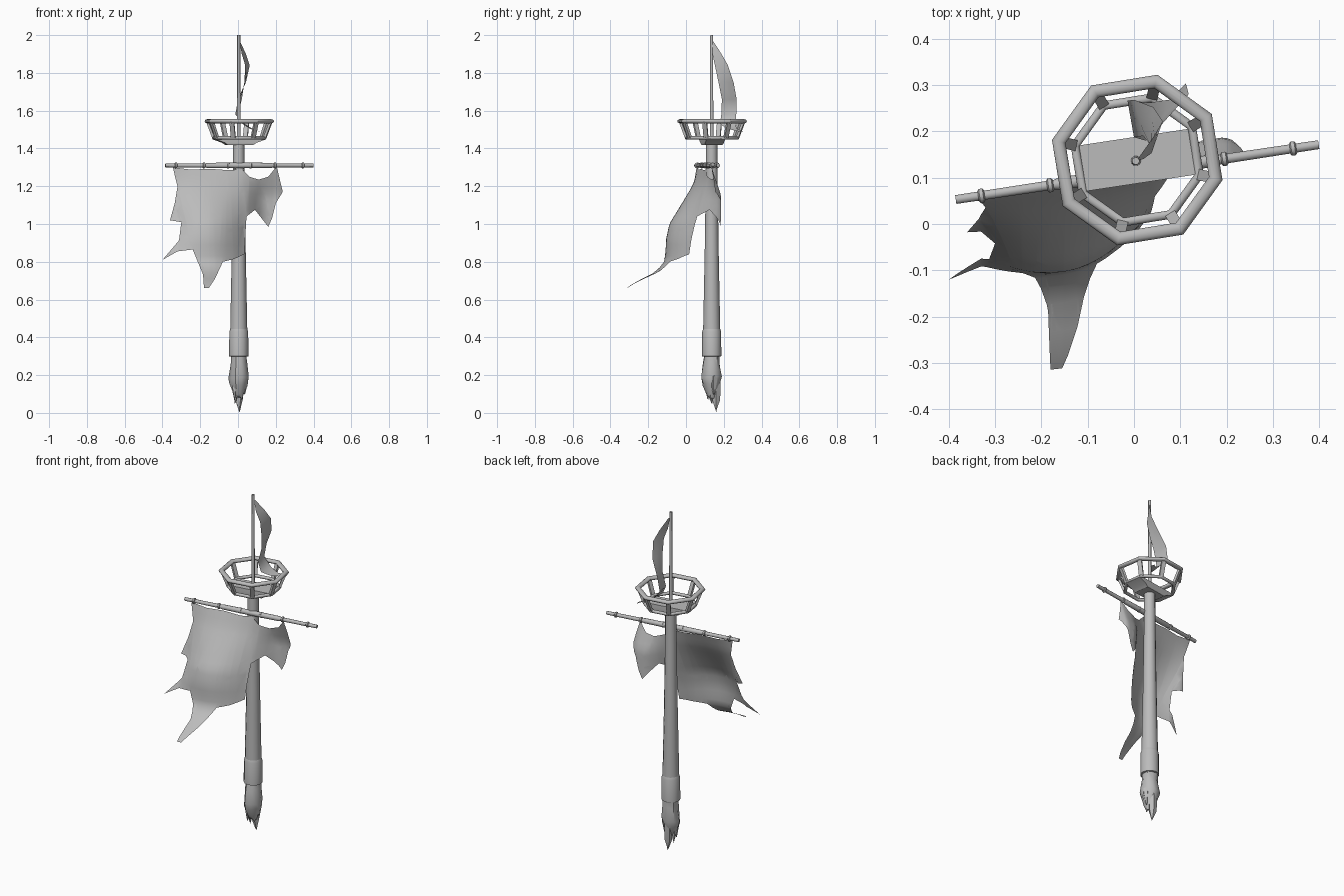
import bpy, bmesh, math, random
from mathutils import Vector, Matrix

random.seed(4)
if "Cube" in bpy.data.objects:
    bpy.data.objects.remove(bpy.data.objects["Cube"], do_unlink=True)

grey = bpy.data.materials.new("weathered grey")
grey.use_nodes = True
grey.diffuse_color = (0.5, 0.5, 0.5, 1)
grey.node_tree.nodes["Principled BSDF"].inputs["Base Color"].default_value = (0.5, 0.5, 0.5, 1)

MAST = Vector((0.004, 0.136, 0))
NEST = Vector((0.007, 0.138, 0))
TURN = math.radians(8.6)


def finish(name, bm, angle=40, closed=True):
    if closed:
        bmesh.ops.recalc_face_normals(bm, faces=bm.faces[:])
    mesh = bpy.data.meshes.new(name)
    bm.to_mesh(mesh)
    bm.free()
    mesh.materials.append(grey)
    obj = bpy.data.objects.new(name, mesh)
    bpy.context.collection.objects.link(obj)
    bpy.ops.object.select_all(action='DESELECT')
    obj.select_set(True)
    bpy.context.view_layer.objects.active = obj
    bpy.ops.object.shade_smooth_by_angle(angle=math.radians(angle))


def bridge(bm, rings, loop=False):
    """Join successive vertex rings with quads."""
    n = len(rings[0])
    pairs = list(zip(rings, rings[1:])) + ([(rings[-1], rings[0])] if loop else [])
    for a, b in pairs:
        for i in range(n):
            j = (i + 1) % n
            bm.faces.new((a[i], a[j], b[j], b[i]))
    if not loop:
        bm.faces.new(rings[0])
        bm.faces.new(rings[-1])


def lathe(name, profile, origin, sides=12, jitter=0.0, matrix=Matrix()):
    """Revolve (radius, height) pairs about z, optionally roughened."""
    bm = bmesh.new()
    rings = []
    for r, z in profile:
        ring = []
        for i in range(sides):
            a = math.tau * i / sides
            k = 1 + random.uniform(-jitter, jitter)
            dz = random.uniform(-jitter, jitter) * 0.08
            ring.append(bm.verts.new(Vector((r * k * math.cos(a), r * k * math.sin(a), z + dz))))
        rings.append(ring)
    bridge(bm, rings)
    bm.transform(Matrix.Translation(origin) @ matrix)
    finish(name, bm)


def corner(k, radius, z):
    a = math.radians(76.7 + 45 * k)
    return NEST + Vector((radius * math.cos(a), radius * math.sin(a), z))


def octagon_rail(name, radius, z, width, height):
    bm = bmesh.new()
    rings = []
    for k in range(8):
        ring = []
        for s in range(12):
            b = math.tau * s / 12
            ring.append(bm.verts.new(corner(k, radius + width * math.cos(b), z + height * math.sin(b))))
        rings.append(ring)
    bridge(bm, rings, loop=True)
    finish(name, bm, 42)


# Mast, sleeve, broken foot and flagpole
lathe("mast", [(0.046, 0.3), (0.045, 0.45), (0.037, 0.85), (0.032, 1.2), (0.03, 1.44)], MAST)
lathe("mast_sleeve", [(0.044, 0.298), (0.051, 0.3), (0.050, 0.43), (0.045, 0.445)], MAST)
lathe("broken_foot", [(0.042, 0.31), (0.044, 0.26), (0.053, 0.19), (0.045, 0.15), (0.029, 0.1), (0.018, 0.08)],
      MAST, 10, 0.12)
for i, (x, y, r, tip) in enumerate([(0.002, 0.024, 0.024, 0.01), (-0.018, 0.0, 0.018, 0.05),
                                    (0.014, -0.008, 0.018, 0.07), (-0.022, -0.02, 0.016, 0.08),
                                    (0.032, 0.01, 0.02, 0.1)]):
    lathe("splinter_%d" % (i + 1), [(r, 0.2), (r * 0.9, tip + 0.06), (0.003, tip)],
          MAST + Vector((x, y, 0)), 5, 0.1)
lathe("flagpole", [(0.012, 1.43), (0.009, 1.5), (0.008, 2.0)], MAST, 10)

# Lookout basket
octagon_rail("upper_rail", 0.174, 1.544, 0.015, 0.011)
octagon_rail("lower_rail", 0.138, 1.456, 0.010, 0.009)
for k in range(8):
    bm = bmesh.new()
    out = (corner(k, 1, 0) - NEST).normalized()
    side = Vector((-out.y, out.x, 0))
    rings = []
    for radius, z in ((0.138, 1.455), (0.172, 1.543)):
        c = corner(k, radius, z)
        rings.append([bm.verts.new(c + side * u * 0.012 + out * v * 0.007)
                      for u, v in ((-1, -1), (1, -1), (1, 1), (-1, 1))])
    bridge(bm, rings)
    finish("basket_post_%d" % (k + 1), bm)

# Floor plank with a tapered underside
bm = bmesh.new()
rings = [[bm.verts.new((u * w, v * d, z)) for u, v in ((-1, -1), (1, -1), (1, 1), (-1, 1))]
         for w, d, z in ((0.068, 0.046, 1.418), (0.085, 0.05, 1.43), (0.135, 0.05, 1.448), (0.135, 0.05, 1.458))]
bridge(bm, rings)
bm.transform(Matrix.Translation(NEST) @ Matrix.Rotation(TURN, 4, 'Z'))
finish("basket_floor", bm, 20)

# Yard with slim rope bands
yard_matrix = Matrix.Rotation(TURN, 4, 'Z') @ Matrix.Rotation(math.pi / 2, 4, 'Y')
yard_at = Vector((0.007, 0.112, 1.31))
lathe("yard", [(0.010, -0.396), (0.011, -0.18), (0.014, -0.17), (0.015, 0.0),
               (0.014, 0.17), (0.011, 0.18), (0.010, 0.396)], yard_at, 10, 0, yard_matrix)
for i, t in enumerate((-0.34, -0.19, -0.06, 0.06, 0.19, 0.34)):
    lathe("rope_band_%d" % (i + 1), [(0.012, t - 0.007), (0.016, t - 0.004),
                                    (0.016, t + 0.004), (0.012, t + 0.007)], yard_at, 10, 0, yard_matrix)


# Torn sail: flat ragged outline, sliced, then billowed
def sail_depth(x, z):
    drop = max(0.0, 1.3 - z)
    steps = [(0, 0), (0.09, 0.04), (0.2, 0.11), (0.3, 0.172), (0.38, 0.188), (0.46, 0.19),
             (0.5, 0.195), (0.55, 0.235), (0.58, 0.295), (0.61, 0.355), (0.65, 0.41)]
    for (d0, b0), (d1, b1) in zip(steps, steps[1:]):
        if drop <= d1:
            back = b0 + (b1 - b0) * (drop - d0) / (d1 - d0)
            break
    # The belly hangs forward; both side edges trail behind it
    left = min(0.9, max(0.45, 0.45 + 2 * (drop - 0.28)))
    right = 0.45 + 0.5 * max(0, drop - 0.3)
    back *= 1 - min(1, ((x + 0.15) / 0.18) ** 2) * (1 - (right if x > -0.15 else left))
    # The small flap blows backward past the mast, its outer edge curling forward
    t = min(1, max(0, (x - 0.02) / 0.13))
    t = t * t * (3 - 2 * t)
    flap = 0.05 * min(1, drop / 0.15) - 0.03 * (max(0, x - 0.185) / 0.05) ** 2
    return 0.108 + 0.15 * x - back * (1 - t) + flap * t


outline = [(-0.345, 1.3), (-0.25, 1.288), (-0.15, 1.292), (-0.05, 1.285), (0.02, 1.29), (0.06, 1.25),
           (0.11, 1.235), (0.16, 1.25), (0.205, 1.305), (0.215, 1.24), (0.237, 1.17), (0.2, 1.11),
           (0.18, 1.03), (0.16, 0.985), (0.148, 1.06), (0.09, 1.075), (0.045, 1.04), (0.03, 0.98),
           (0.033, 0.84), (-0.02, 0.815), (-0.08, 0.8), (-0.105, 0.755), (-0.122, 0.71), (-0.155, 0.66),
           (-0.18, 0.66), (-0.175, 0.73), (-0.19, 0.8), (-0.24, 0.865), (-0.32, 0.855), (-0.4, 0.81),
           (-0.34, 0.88), (-0.29, 0.94), (-0.3, 1.01), (-0.36, 1.02), (-0.335, 1.11), (-0.32, 1.2)]
bm = bmesh.new()
sheet = bm.faces.new([bm.verts.new((x, 0, z)) for x, z in outline])
bmesh.ops.triangulate(bm, faces=[sheet])
cuts = [((i * 0.03, 0, 0), (1, 0, 0)) for i in range(-13, 8)]
cuts += [((0, 0, 0.65 + i * 0.03), (0, 0, 1)) for i in range(1, 22)]
for point, normal in cuts:
    bmesh.ops.bisect_plane(bm, geom=bm.verts[:] + bm.edges[:] + bm.faces[:],
                           plane_co=point, plane_no=normal, dist=0.0005)
for v in bm.verts:
    v.co.y = sail_depth(v.co.x, v.co.z)
finish("torn_sail", bm, 80, closed=False)

# Twisted pennant: strip between an inner and an outer edge
strip = [(1.965, 0.008, 0.138, 0.012, 0.146), (1.9, 0.02, 0.14, 0.042, 0.188),
         (1.84, 0.038, 0.153, 0.062, 0.222), (1.75, 0.034, 0.172, 0.042, 0.252),
         (1.66, 0.02, 0.19, 0.0, 0.268), (1.58, 0.0, 0.187, -0.014, 0.266),
         (1.53, 0.025, 0.18, 0.035, 0.262), (1.505, 0.06, 0.215, 0.075, 0.268),
         (1.49, 0.118, 0.28, 0.112, 0.303)]
bm = bmesh.new()
rows = []
for z, xa, ya, xb, yb in strip:
    a, b = Vector((xa, ya, z)), Vector((xb, yb, z))
    rows.append([bm.verts.new(a.lerp(b, t / 3)) for t in range(4)])
for p, q in zip(rows, rows[1:]):
    for i in range(3):
        bm.faces.new((p[i], p[i + 1], q[i + 1], q[i]))
finish("pennant", bm, 80, closed=False)
